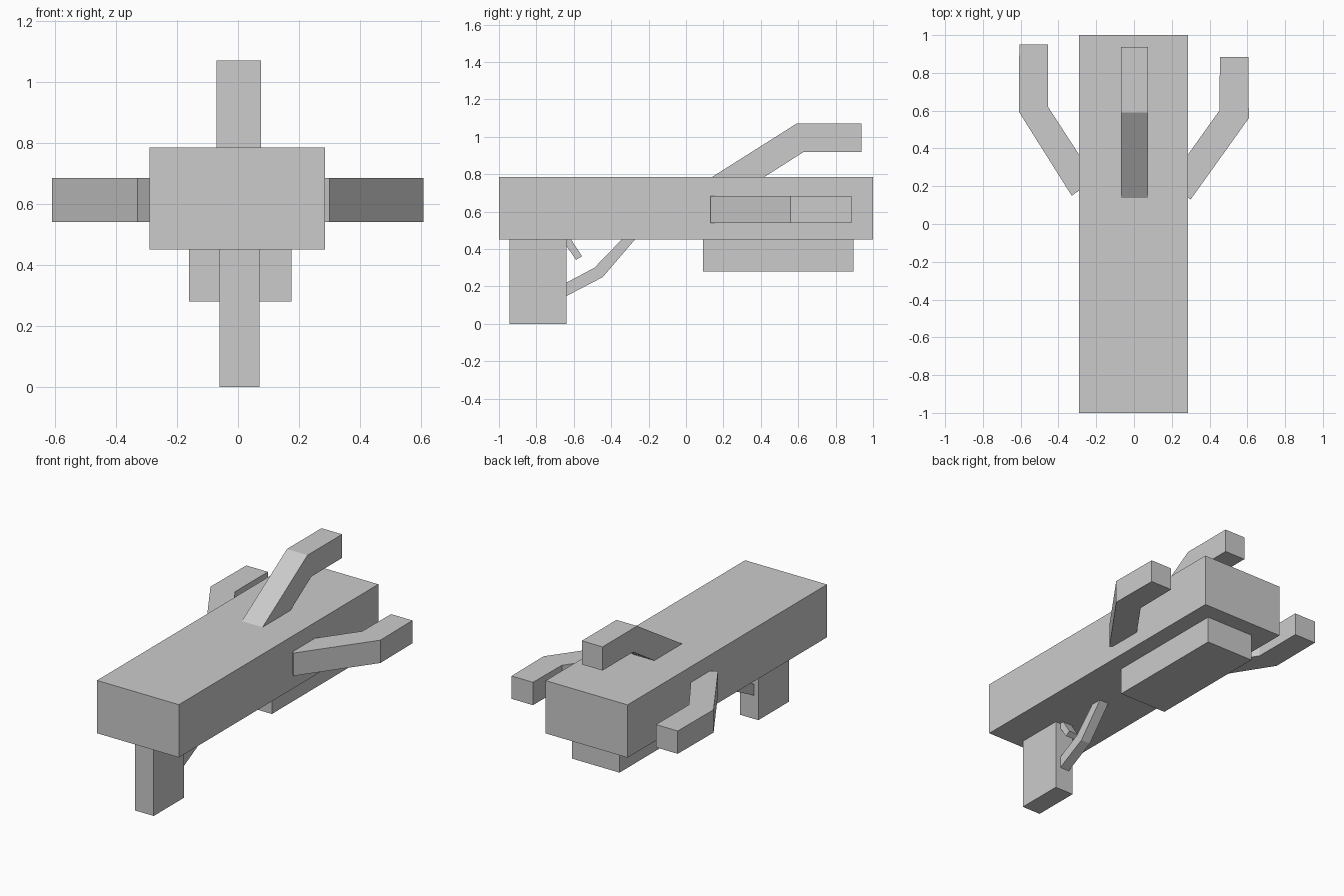
import bpy, bmesh

if "Cube" in bpy.data.objects:
    bpy.data.objects.remove(bpy.data.objects["Cube"])


def prism(name, profile, lo, hi, axis):
    """Extrude a 2D profile along axis: 'x' takes (y, z) points, 'z' takes (x, y)."""
    def place(p, t):
        return (t, p[0], p[1]) if axis == 'x' else (p[0], p[1], t)
    bm = bmesh.new()
    n = len(profile)
    a = [bm.verts.new(place(p, lo)) for p in profile]
    b = [bm.verts.new(place(p, hi)) for p in profile]
    bm.faces.new(a)
    bm.faces.new(b)
    for i in range(n):
        j = (i + 1) % n
        bm.faces.new((a[i], a[j], b[j], b[i]))
    bmesh.ops.recalc_face_normals(bm, faces=bm.faces)
    mesh = bpy.data.meshes.new(name)
    bm.to_mesh(mesh)
    bm.free()
    obj = bpy.data.objects.new(name, mesh)
    bpy.context.collection.objects.link(obj)
    return obj


def box(name, x, y, z):
    return prism(name, [(x[0], y[0]), (x[1], y[0]), (x[1], y[1]), (x[0], y[1])],
                 z[0], z[1], 'z')


# Main blocks
box("body", (-0.29, 0.285), (-1, 1), (0.45, 0.785))
box("grip", (-0.06, 0.07), (-0.945, -0.64), (0, 0.46))
box("fore_block", (-0.16, 0.175), (0.09, 0.895), (0.28, 0.46))

# Bent prong on top
prism("top_prong", [(0.115, 0.77), (0.59, 1.07), (0.937, 1.07), (0.937, 0.92),
                    (0.63, 0.92), (0.395, 0.77)], -0.07, 0.075, 'x')

# Bent side prongs, slightly different in length
prism("right_prong", [(0.30, 0.13), (0.608, 0.56), (0.605, 0.885), (0.455, 0.885),
                      (0.452, 0.60), (0.18, 0.22)], 0.54, 0.685, 'z')
prism("left_prong", [(-0.33, 0.15), (-0.61, 0.595), (-0.607, 0.95), (-0.455, 0.95),
                     (-0.455, 0.62), (-0.205, 0.235)], 0.54, 0.685, 'z')

# Trigger and its guard
prism("trigger_guard", [(-0.65, 0.143), (-0.445, 0.25), (-0.265, 0.46), (-0.335, 0.46),
                        (-0.49, 0.30), (-0.65, 0.215)], -0.03, 0.035, 'x')
prism("trigger", [(-0.645, 0.425), (-0.588, 0.342), (-0.556, 0.362), (-0.62, 0.46),
                  (-0.645, 0.46)], -0.03, 0.035, 'x')
